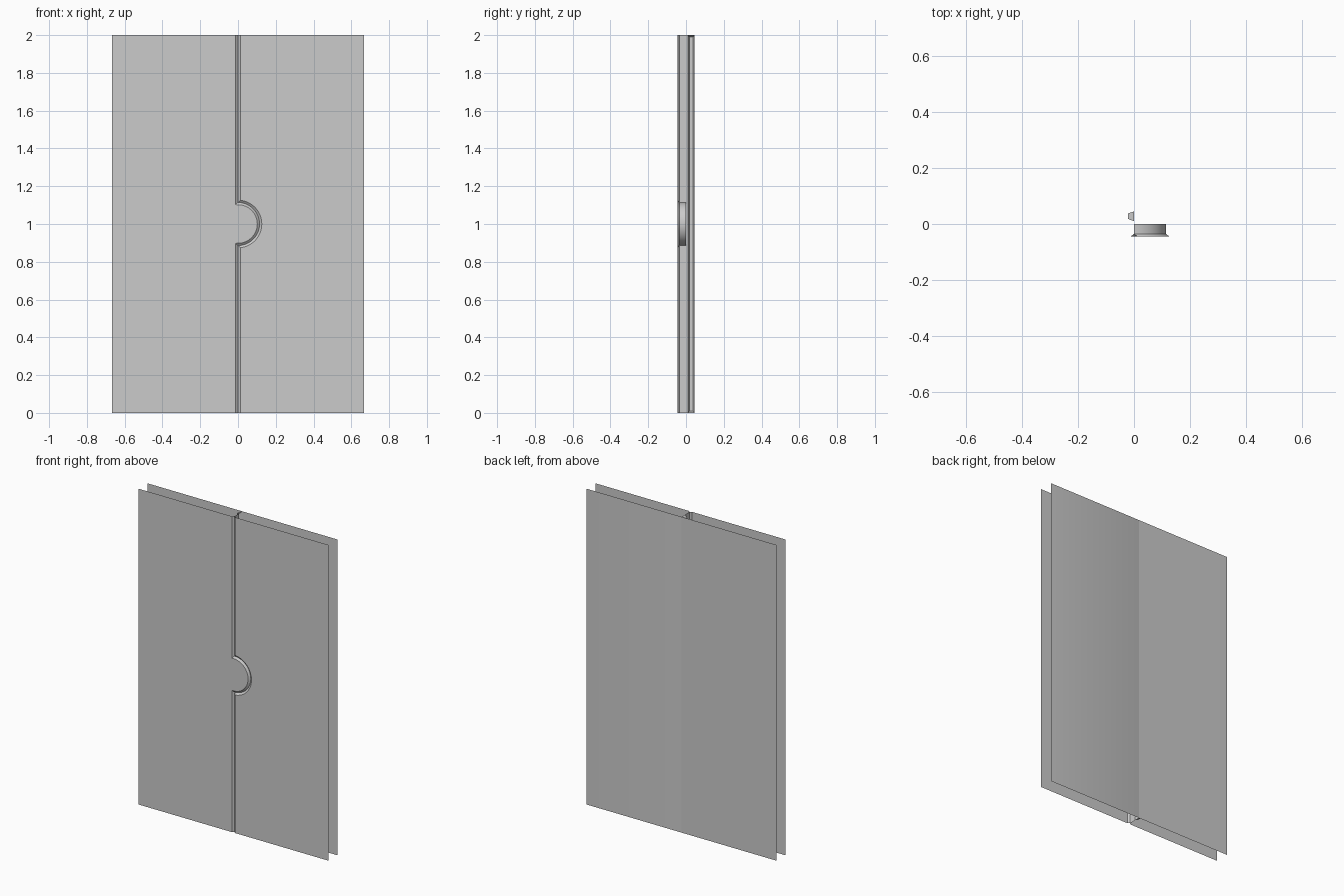
import bpy, bmesh
from math import sin, cos, asin, pi, radians

if "Cube" in bpy.data.objects:
    bpy.data.objects.remove(bpy.data.objects["Cube"])

HALF_W, H, T = 0.667, 2.0, 0.045     # half width, height, half thickness
R, BEV, SEGS = 0.114, 0.012, 28      # lug radius, seam chamfer, arc segments


def seam(d, y):
    """Meeting edge of the doors (straight, half-round lug, straight), offset by d."""
    r = R + d
    a = pi / 2 - asin(max(d, 0) / r)
    pts = [(d, y, 0)]
    for i in range(SEGS + 1):
        t = -a + 2 * a * i / SEGS
        x = d if i in (0, SEGS) else r * cos(t)
        pts.append((x, y, 1 + r * sin(t)))
    return pts + [(d, y, H)]


def door(name, side):
    bm = bmesh.new()

    def face(pts):
        return bm.faces.new([bm.verts.new(p) for p in pts])

    def strip(a, b):
        for i in range(len(a) - 1):
            face((a[i], a[i + 1], b[i + 1], b[i]))

    # front skin, chamfered seam and lug side
    front, mid, rear = seam(side * BEV, -T), seam(0, -T + 0.01), seam(0, 0)
    edge = side * HALF_W
    face(front + [(edge, -T, H), (edge, -T, 0)])
    strip(front, mid)
    strip(mid, rear)
    # back of lug and narrow ledge
    face(rear[1:-1])
    face([rear[0], rear[1], rear[-2], rear[-1], (0, 0.01, H), (0, 0.01, 0)])
    # tapered tongue or matching groove
    outer = [(0, 0.01, 0), (0, 0.01, H), (0, T, H), (0, T, 0)]
    inner = [(-0.021, 0.018, 0.01), (-0.021, 0.018, H - 0.01),
             (-0.021, 0.038, H - 0.01), (-0.021, 0.038, 0.01)]
    strip(outer + outer[:1], inner + inner[:1])
    face(inner)
    # back skin
    face([(0, T, 0), (0, T, H), (edge, T, H), (edge, T, 0)])

    bmesh.ops.remove_doubles(bm, verts=bm.verts, dist=1e-5)
    bmesh.ops.recalc_face_normals(bm, faces=bm.faces)
    skin = max(bm.faces, key=lambda f: f.calc_area() * (f.calc_center_median().y < -0.04))
    if skin.normal.y > 0:
        bmesh.ops.reverse_faces(bm, faces=bm.faces)

    me = bpy.data.meshes.new(name)
    bm.to_mesh(me)
    bm.free()
    ob = bpy.data.objects.new(name, me)
    bpy.context.collection.objects.link(ob)
    bpy.ops.object.select_all(action='DESELECT')
    ob.select_set(True)
    bpy.context.view_layer.objects.active = ob
    bpy.ops.object.shade_smooth_by_angle(angle=radians(30))


door("left_door_with_lug", -1)
door("right_door_with_recess", 1)
